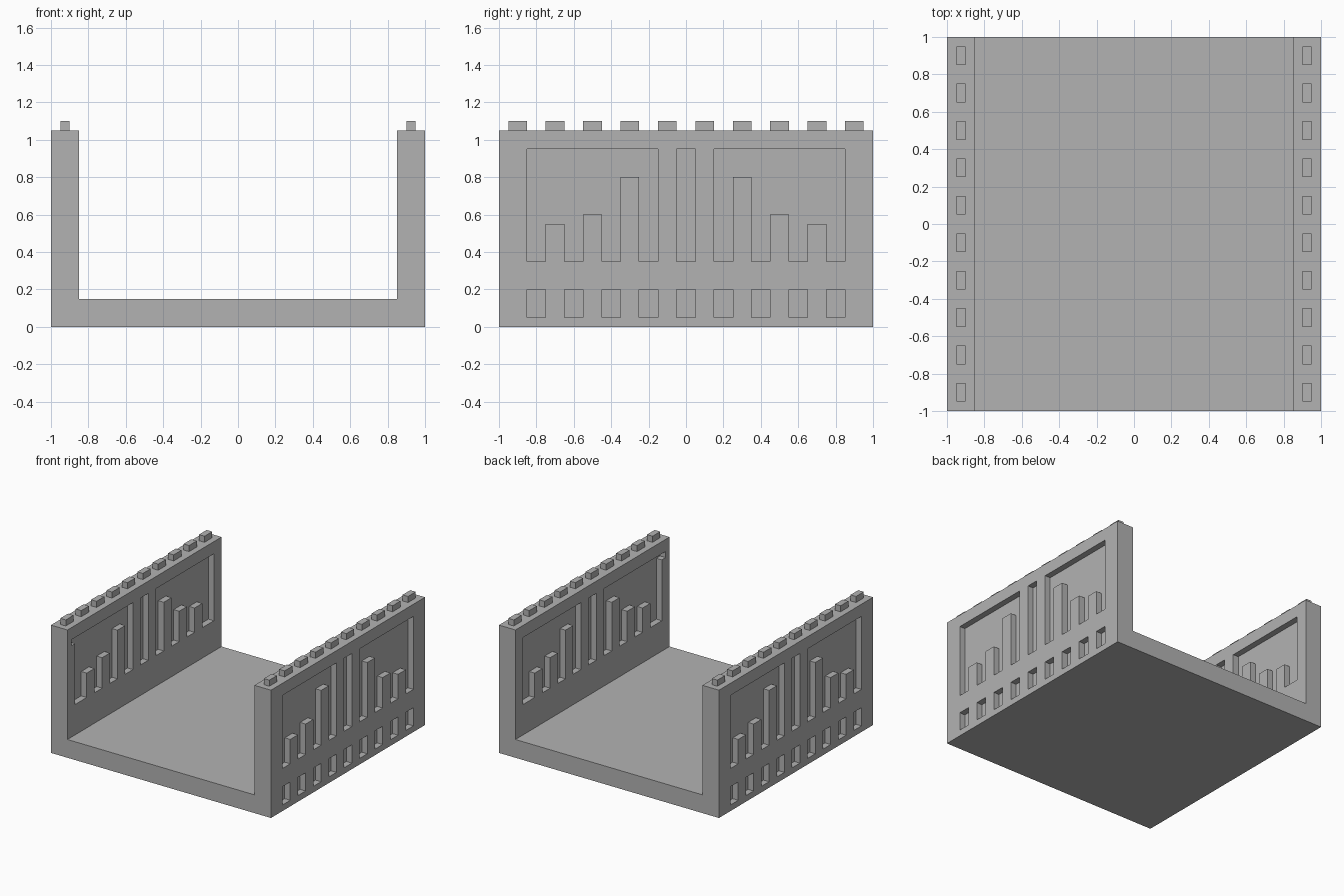
import bpy
import bmesh

cube = bpy.data.objects.get("Cube")
if cube:
    bpy.data.objects.remove(cube, do_unlink=True)

stone = bpy.data.materials.new("grey_stone")
stone.use_nodes = True
GREY = (0.45, 0.45, 0.45, 1)
stone.diffuse_color = GREY
stone.node_tree.nodes["Principled BSDF"].inputs["Base Color"].default_value = GREY


def prism(bm, points, shift):
    """Extrude a closed outline of 3D points along one axis."""
    face = bm.faces.new([bm.verts.new(p) for p in points])
    new = bmesh.ops.extrude_face_region(bm, geom=[face])["geom"]
    verts = [v for v in new if isinstance(v, bmesh.types.BMVert)]
    bmesh.ops.translate(bm, verts=verts, vec=shift)


def finish(bm, name):
    bmesh.ops.recalc_face_normals(bm, faces=bm.faces)
    mesh = bpy.data.meshes.new(name)
    bm.to_mesh(mesh)
    bm.free()
    mesh.materials.append(stone)
    obj = bpy.data.objects.new(name, mesh)
    bpy.context.collection.objects.link(obj)
    return obj


def rect(y0, y1, z0, z1):
    return [(y0, z0), (y1, z0), (y1, z1), (y0, z1)]


def skyline(end, base, heights, notch=False):
    """Recess outline whose floor steps up around flush pillars."""
    pts = [(0.15, base)]
    for i, h in enumerate(heights):
        y = 0.25 + 0.2 * i
        pts += [(y, base), (y, h), (y + 0.1, h), (y + 0.1, base)]
    pts.append((end, base))
    if notch:
        pts += [(end, 0.9), (end + 0.05, 0.9), (end + 0.05, 0.95)]
    else:
        pts.append((end, 0.95))
    return pts + [(0.15, 0.95)]


def flip(points):
    return [(-y, z) for y, z in points]


# Floor and both side walls as one channel section
bm = bmesh.new()
section = [(-1, 0), (1, 0), (1, 1.05), (0.85, 1.05),
           (0.85, 0.15), (-0.85, 0.15), (-0.85, 1.05), (-1, 1.05)]
prism(bm, [(x, -1, z) for x, z in section], (0, 2, 0))
body = finish(bm, "floor_and_walls")

# Outer recesses: stepped panels, centre slot and a row of low windows
outer_panel = skyline(0.85, 0.35, (0.8, 0.6, 0.55))
outer = [outer_panel, flip(outer_panel), rect(-0.05, 0.05, 0.35, 0.95)]
for i in range(9):
    y = -0.85 + 0.2 * i
    outer.append(rect(y, y + 0.1, 0.05, 0.2))

# Inner recesses: longer panels with a small corner notch at the front end
pillars = (0.8, 0.65, 0.6)
inner = [skyline(0.9, 0.4, pillars), flip(skyline(0.9, 0.4, pillars, True)),
         rect(-0.05, 0.05, 0.4, 0.95)]

# Cut every recess into both walls
bm = bmesh.new()
for side in (-1, 1):
    for outlines, x in ((outer, 0.95), (inner, 0.8)):
        for outline in outlines:
            prism(bm, [(side * x, y, z) for y, z in outline], (side * 0.1, 0, 0))
cutter = finish(bm, "recess_cutter")
cutter.hide_render = True
mod = body.modifiers.new("recesses", "BOOLEAN")
mod.operation = "DIFFERENCE"
mod.solver = "EXACT"
mod.object = cutter
bpy.context.view_layer.objects.active = body
bpy.ops.object.modifier_apply(modifier=mod.name)
bpy.data.objects.remove(cutter, do_unlink=True)

# Small battlement blocks along each wall top
for side, name in ((-1, "right_battlements"), (1, "left_battlements")):
    bm = bmesh.new()
    for i in range(10):
        y = -0.95 + 0.2 * i
        block = rect(y, y + 0.1, 1.05, 1.1)
        prism(bm, [(side * 0.9, a, z) for a, z in block], (side * 0.05, 0, 0))
    finish(bm, name)
